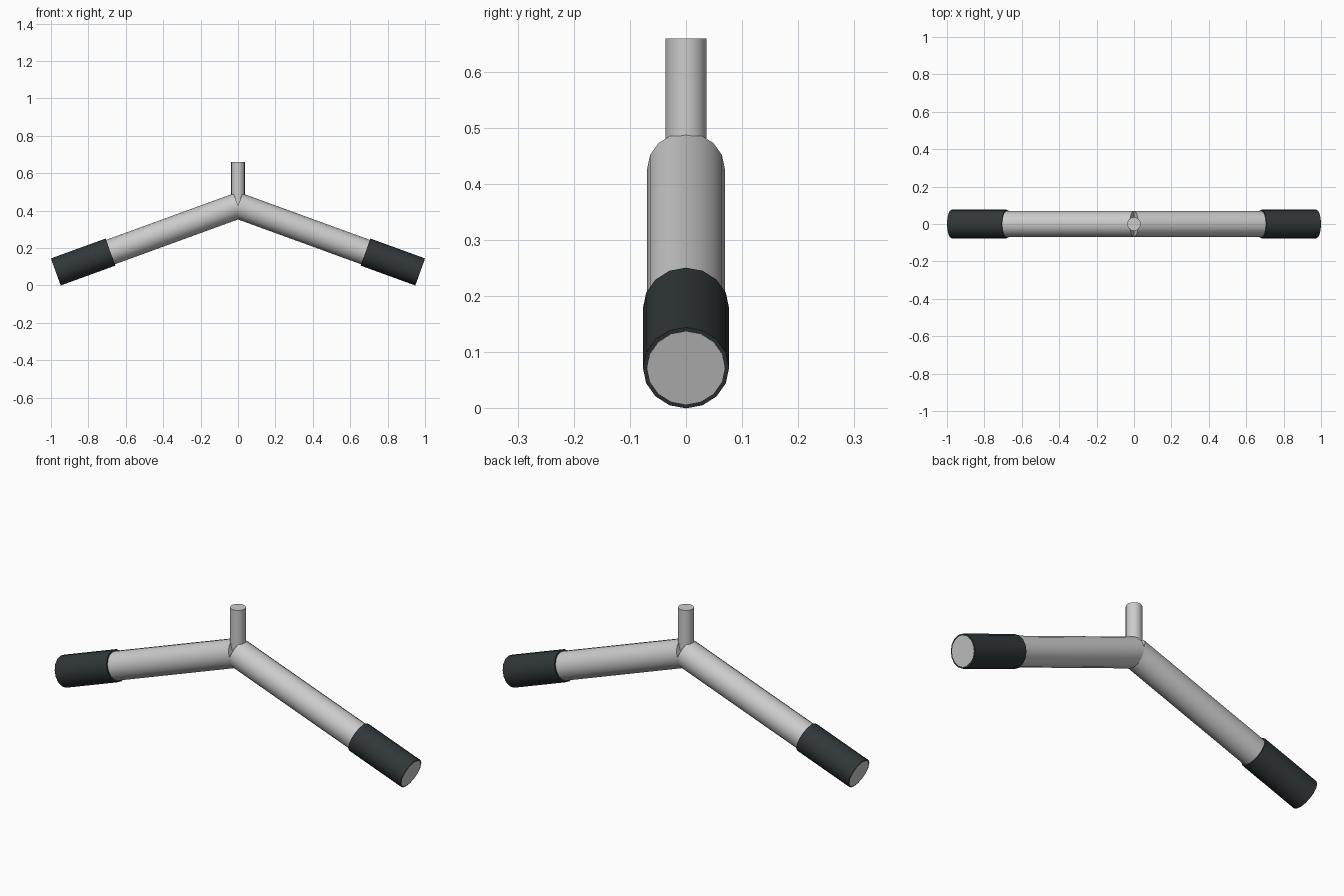
import bpy
from math import radians, cos, sin, tan
from mathutils import Vector

if "Cube" in bpy.data.objects:
    bpy.data.objects.remove(bpy.data.objects["Cube"])

TILT = radians(20)
TUBE_R, GRIP_R, STEM_R = 0.0693, 0.0768, 0.0366
END = Vector((1 - GRIP_R * sin(TILT), 0, GRIP_R * cos(TILT)))  # outer end of the axis
HUB_Z = END.z + END.x * tan(TILT)
ARM_LEN = END.x / cos(TILT)
GRIP_LEN = 0.3 * ARM_LEN

rubber = bpy.data.materials.new("dark_rubber")
rubber.diffuse_color = (0.03, 0.038, 0.041, 1)
rubber.use_nodes = True
rubber.node_tree.nodes["Principled BSDF"].inputs["Base Color"].default_value = rubber.diffuse_color


def rod(name, start, direction, length, radius, angle=0, mat=None):
    """Sixteen-sided capped cylinder running from start along direction."""
    bpy.ops.mesh.primitive_cylinder_add(
        vertices=16, radius=radius, depth=length,
        location=start + direction * length / 2, rotation=(0, angle, 0))
    ob = bpy.context.object
    ob.name = name
    bpy.ops.object.shade_smooth_by_angle(angle=radians(30))
    if mat:
        ob.data.materials.append(mat)
    return ob


hub = Vector((0, 0, HUB_Z))

# Two drooping arms with dark grips; the tube ends sit flush in the grips
for side, s in (("left", -1), ("right", 1)):
    d = Vector((s * cos(TILT), 0, -sin(TILT)))
    a = s * (radians(90) + TILT)
    rod(side + "_arm_tube", hub, d, ARM_LEN + 0.0006, TUBE_R, a)
    rod(side + "_grip", hub + d * (ARM_LEN - GRIP_LEN), d, GRIP_LEN, GRIP_R, a, rubber)

# Upright stem rising from the joint
rod("stem", hub, Vector((0, 0, 1)), 0.659 - HUB_Z, STEM_R)
